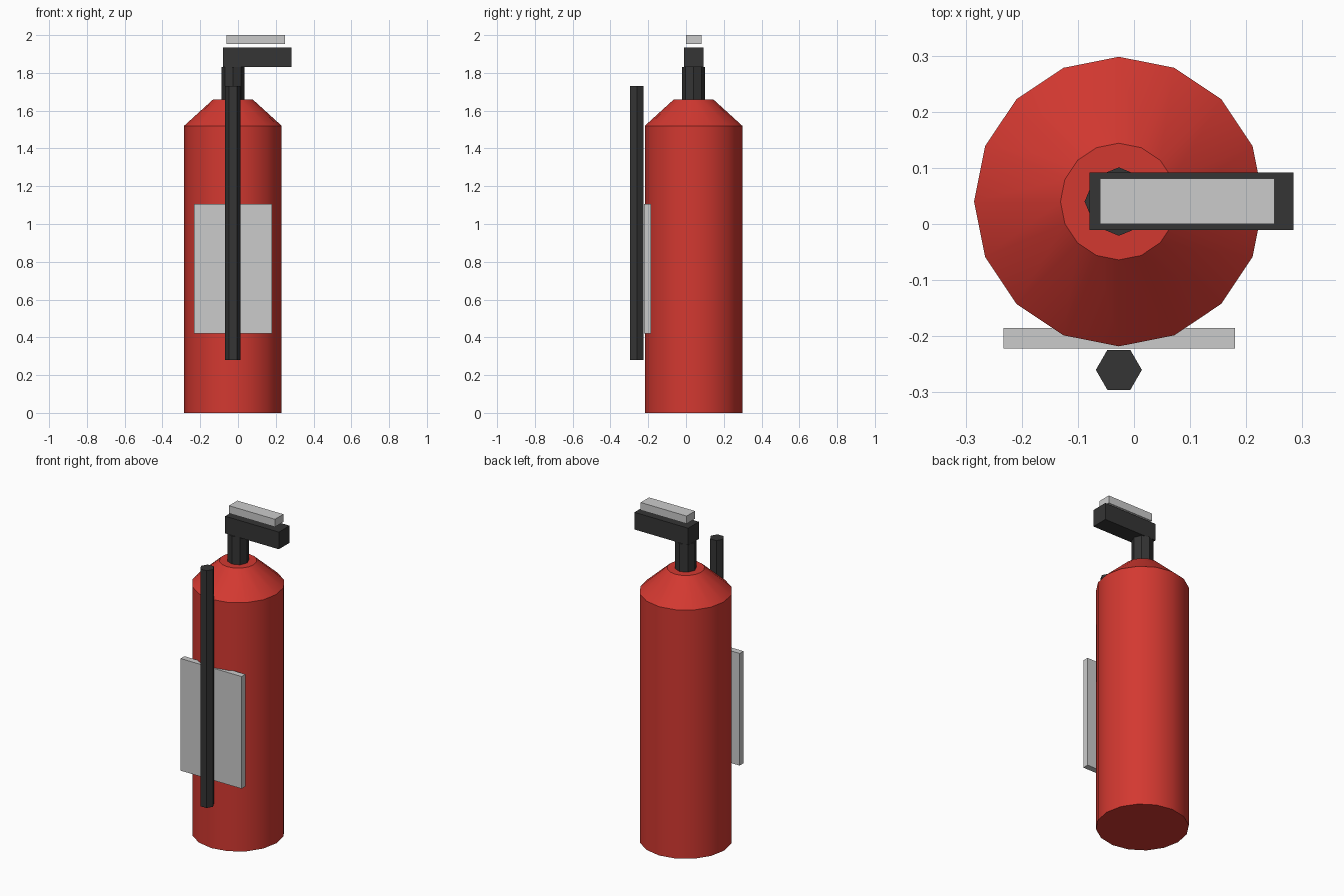
import bpy, math

if "Cube" in bpy.data.objects:
    bpy.data.objects.remove(bpy.data.objects["Cube"])

CX, CY = -0.027, 0.04  # bottle axis


def material(name, rgb):
    m = bpy.data.materials.new(name)
    m.diffuse_color = (*rgb, 1)
    m.use_nodes = True
    m.node_tree.nodes["Principled BSDF"].inputs["Base Color"].default_value = m.diffuse_color
    return m


red = material("red_paint", (0.65, 0.04, 0.03))
black = material("black_rubber", (0.035, 0.035, 0.035))


def finish(name, mat):
    ob = bpy.context.object
    ob.name = ob.data.name = name
    if mat:
        ob.data.materials.append(mat)
    return ob


def prism(name, sides, x, y, z0, z1, r0, r1=None, rot=0.0, mat=None):
    bpy.ops.mesh.primitive_cone_add(
        vertices=sides, radius1=r0, radius2=r0 if r1 is None else r1,
        depth=z1 - z0, location=(x, y, (z0 + z1) / 2), rotation=(0, 0, rot))
    return finish(name, mat)


def box(name, lo, hi, mat=None):
    bpy.ops.mesh.primitive_cube_add(
        size=1, location=[(a + b) / 2 for a, b in zip(lo, hi)])
    ob = finish(name, mat)
    ob.scale = [b - a for a, b in zip(lo, hi)]
    bpy.ops.object.transform_apply(location=False, rotation=False, scale=True)
    return ob


# Bottle: tank and tapered shoulder
prism("tank", 16, CX, CY, 0, 1.52, 0.258, mat=red)
bpy.ops.object.shade_smooth_by_angle(angle=math.radians(30))
prism("shoulder", 16, CX, CY, 1.52, 1.66, 0.258, 0.104, mat=red)
bpy.ops.object.shade_smooth_by_angle(angle=math.radians(30))

# Valve neck, carry handle and squeeze lever
prism("valve_neck", 8, CX, CY, 1.66, 1.83, 0.061, mat=black)
box("carry_handle", (-0.079, -0.011, 1.83), (0.284, 0.092, 1.935), black)
box("squeeze_lever", (-0.061, 0.0, 1.953), (0.25, 0.081, 2.0))

# Front label plate and hose
box("label_plate", (-0.233, -0.222, 0.42), (0.18, -0.185, 1.105))
prism("hose", 6, CX, -0.26, 0.28, 1.73, 0.041, rot=math.pi / 2, mat=black)
